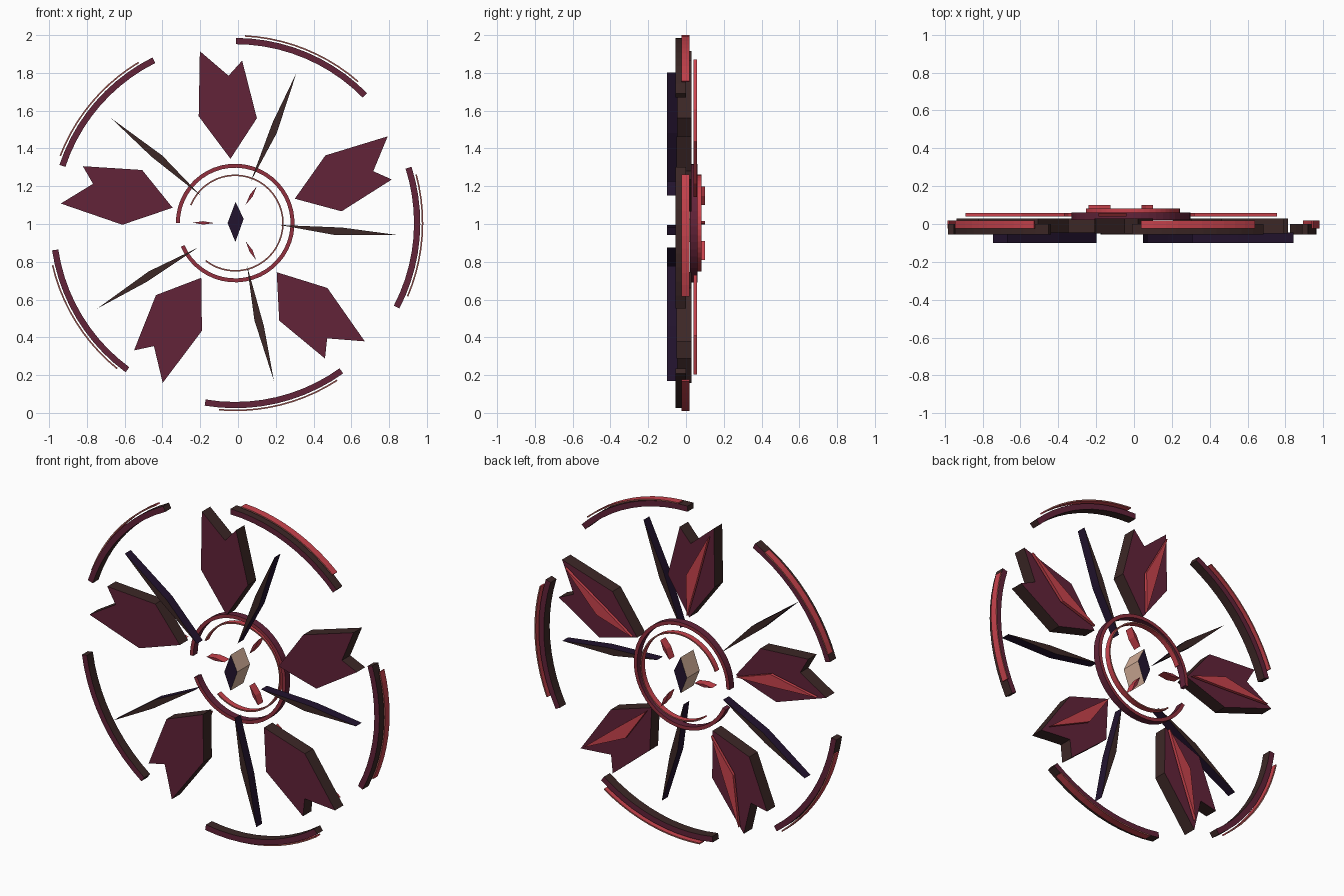
import bpy, bmesh, math
from mathutils import Vector

if "Cube" in bpy.data.objects:
    bpy.data.objects.remove(bpy.data.objects["Cube"], do_unlink=True)

CENTRE = (-0.015, 0.0, 1.005)


def material(name, hex_rgb):
    def lin(c):
        c /= 255
        return c / 12.92 if c <= 0.04045 else ((c + 0.055) / 1.055) ** 2.4
    col = [lin(int(hex_rgb[i:i + 2], 16)) for i in (0, 2, 4)] + [1.0]
    m = bpy.data.materials.new(name)
    m.use_nodes = True
    m.diffuse_color = col
    m.node_tree.nodes["Principled BSDF"].inputs["Base Color"].default_value = col
    return m


PURPLE = material("dark purple", "22132E")
BROWN = material("dark brown", "3C2726")
MAROON = material("maroon", "622339")
CRIMSON = material("crimson", "92303E")
RED = material("red", "C9434D")
ROSE = material("dusty rose", "A65A55")
BEIGE = material("beige", "D2AE98")


def plate(name, polys, y0, y1, sides, caps, copies=1):
    """Extrude flat x-z polygons from y0 to y1 and repeat them about the centre."""
    bm = bmesh.new()
    for poly in polys:
        bm.faces.new([bm.verts.new((x, y0, z)) for x, z in poly])
    bmesh.ops.remove_doubles(bm, verts=bm.verts, dist=1e-5)
    ext = bmesh.ops.extrude_face_region(bm, geom=bm.faces[:], use_keep_orig=True)
    moved = [g for g in ext["geom"] if isinstance(g, bmesh.types.BMVert)]
    bmesh.ops.translate(bm, verts=moved, vec=Vector((0, y1 - y0, 0)))
    bmesh.ops.recalc_face_normals(bm, faces=bm.faces)
    # front and back faces take the cap colour
    for f in bm.faces:
        f.material_index = 1 if abs(f.normal.y) > 0.7 else 0
    me = bpy.data.meshes.new(name)
    bm.to_mesh(me)
    bm.free()
    me.materials.append(sides)
    me.materials.append(caps)
    for i in range(copies):
        ob = bpy.data.objects.new(f"{name}_{i + 1}" if copies > 1 else name, me)
        ob.location = CENTRE
        ob.rotation_euler.y = math.tau * i / copies
        bpy.context.collection.objects.link(ob)


def arc(r0, r1, a0, a1, steps):
    """Quads of a flat ring segment between two angles in degrees."""
    def p(r, i):
        a = math.radians(a0 + (a1 - a0) * i / steps)
        return (r * math.cos(a), r * math.sin(a))
    return [[p(r0, i), p(r1, i), p(r1, i + 1), p(r0, i + 1)] for i in range(steps)]


# Notched petals with a raised vein behind each
petal = [(-0.025, 0.34), (0.115, 0.555), (0.037, 0.86), (-0.035, 0.78),
         (-0.187, 0.91), (-0.193, 0.565)]
plate("petal", [petal], -0.05, 0.028, BROWN, MAROON, 5)
vein = [(-0.029, 0.36), (-0.025, 0.60), (-0.172, 0.865), (-0.095, 0.585)]
plate("petal_vein", [vein], 0.04, 0.058, RED, RED, 5)

# Needles between the petals
needle = [(0.063, -0.227), (0.152, -0.545), (0.205, -0.835), (0.102, -0.515)]
plate("needle", [needle], -0.1, -0.045, PURPLE, BROWN, 5)

# Outer rim: thick arcs and the thin strips outside them
plate("rim_arc", arc(0.947, 0.98, 44.5, 89.7, 10), -0.055, 0.0, BROWN, MAROON, 5)
plate("rim_strip", arc(0.988, 0.996, 49, 87, 10), -0.025, 0.018, RED, ROSE, 5)

# Open rings around the centre
plate("hub_ring", arc(0.293, 0.314, -156.5, 180, 44), 0.02, 0.062, MAROON, CRIMSON)
plate("hub_inner_ring", arc(0.249, 0.257, -128, 158, 38), 0.05, 0.083, RED, ROSE)

# Three small shards pointing outward
shard = [(-0.11, 0.0), (-0.17, 0.01), (-0.225, 0.002), (-0.17, -0.008)]
plate("hub_shard", [shard], 0.05, 0.1, RED, CRIMSON, 3)

# Centre diamond
diamond = [(0.001, -0.1), (0.045, 0.022), (0.002, 0.112), (-0.04, 0.0)]
plate("centre_diamond", [diamond], -0.05, 0.07, BEIGE, PURPLE)
